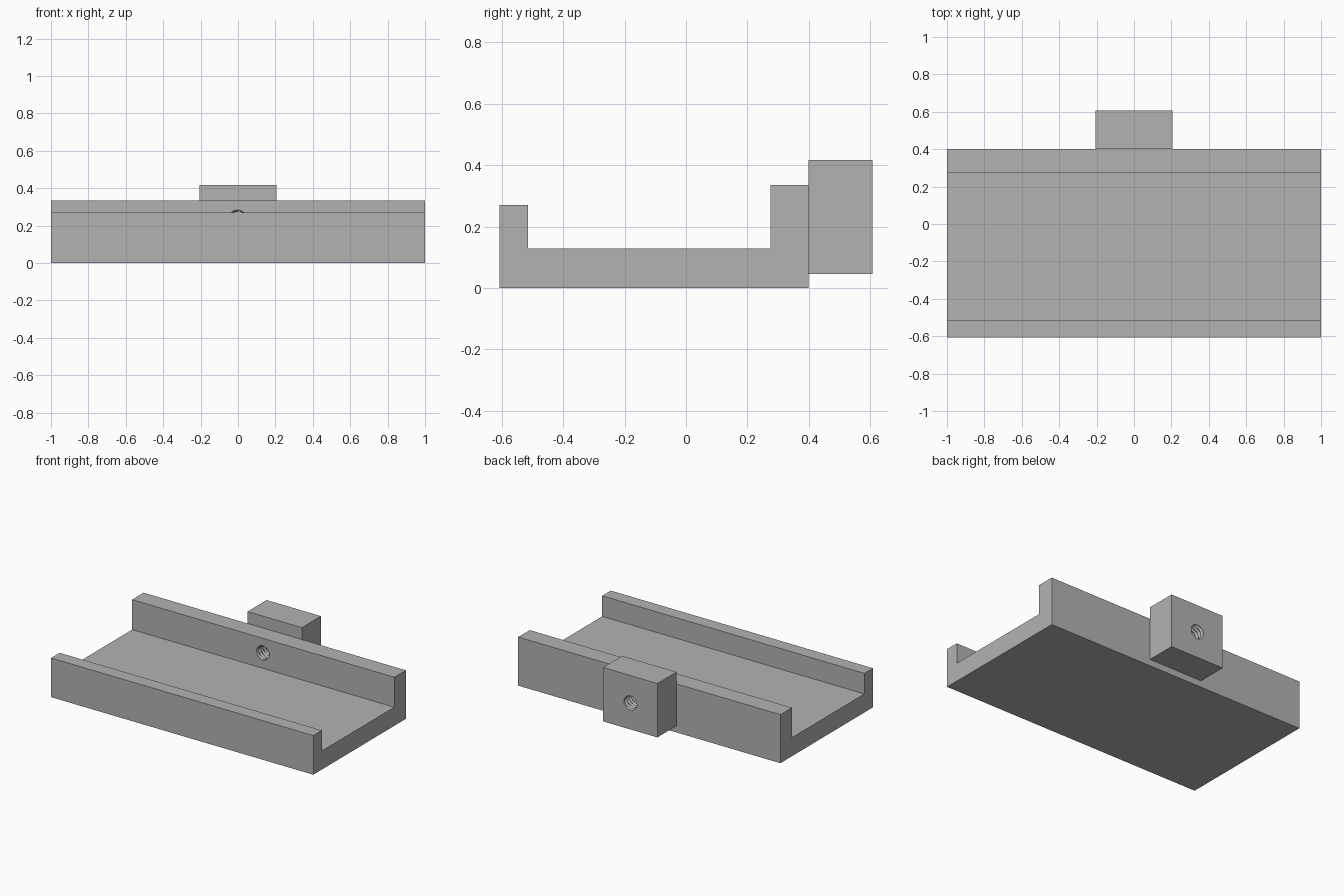
import bpy, bmesh, math

if "Cube" in bpy.data.objects:
    bpy.data.objects.remove(bpy.data.objects["Cube"])

grey = bpy.data.materials.new("plain grey")
grey.use_nodes = True
grey.diffuse_color = (0.45, 0.45, 0.45, 1)
grey.node_tree.nodes["Principled BSDF"].inputs["Base Color"].default_value = grey.diffuse_color


def add_object(name, bm):
    bmesh.ops.recalc_face_normals(bm, faces=bm.faces)
    mesh = bpy.data.meshes.new(name)
    bm.to_mesh(mesh)
    bm.free()
    mesh.materials.append(grey)
    obj = bpy.data.objects.new(name, mesh)
    bpy.context.collection.objects.link(obj)
    return obj


def extrude_profile(name, profile, half_width):
    """Extrude a (y, z) outline along x, centred on x = 0."""
    bm = bmesh.new()
    face = bm.faces.new([bm.verts.new((-half_width, y, z)) for y, z in profile])
    new = bmesh.ops.extrude_face_region(bm, geom=[face])["geom"]
    verts = [v for v in new if isinstance(v, bmesh.types.BMVert)]
    bmesh.ops.translate(bm, verts=verts, vec=(2 * half_width, 0, 0))
    return add_object(name, bm)


def thread_cutter(y0, y1, z, crest, root, pitch, sides=32, steps=6):
    """Solid rod along y whose radius follows a helical V thread."""
    bm = bmesh.new()
    rows = round((y1 - y0) / pitch * steps)
    rings = []
    for i in range(rows + 1):
        y = y0 + (y1 - y0) * i / rows
        ring = []
        for j in range(sides):
            phase = ((y - y0) / pitch - j / sides) % 1
            r = crest + (root - crest) * (1 - abs(2 * phase - 1))
            a = math.tau * j / sides
            ring.append(bm.verts.new((r * math.cos(a), y, z + r * math.sin(a))))
        rings.append(ring)
    for a, b in zip(rings, rings[1:]):
        for j in range(sides):
            k = (j + 1) % sides
            bm.faces.new((a[j], a[k], b[k]))
            bm.faces.new((a[j], b[k], b[j]))
    bm.faces.new(rings[0])
    bm.faces.new(rings[-1])
    return add_object("thread_cutter", bm)


# Channel tray: low front lip, flat floor, taller rear wall
tray = extrude_profile("channel_tray", [
    (-0.608, 0), (0.4, 0), (0.4, 0.335), (0.275, 0.335),
    (0.275, 0.128), (-0.515, 0.128), (-0.515, 0.27), (-0.608, 0.27)], 1)

# Mounting block on the rear wall
block = extrude_profile("mounting_block", [
    (0.4, 0.045), (0.608, 0.045), (0.608, 0.417), (0.4, 0.417)], 0.207)

# Threaded hole through the rear wall and block
cutter = thread_cutter(0.2533, 0.6433, 0.231, 0.043, 0.055, 0.025)
cutter.hide_render = True
for part in (tray, block):
    cut = part.modifiers.new("threaded_hole", 'BOOLEAN')
    cut.operation = 'DIFFERENCE'
    cut.solver = 'EXACT'
    cut.object = cutter
    bpy.context.view_layer.update()
    with bpy.context.temp_override(object=part, active_object=part):
        bpy.ops.object.modifier_apply(modifier=cut.name)
bpy.data.objects.remove(cutter)
